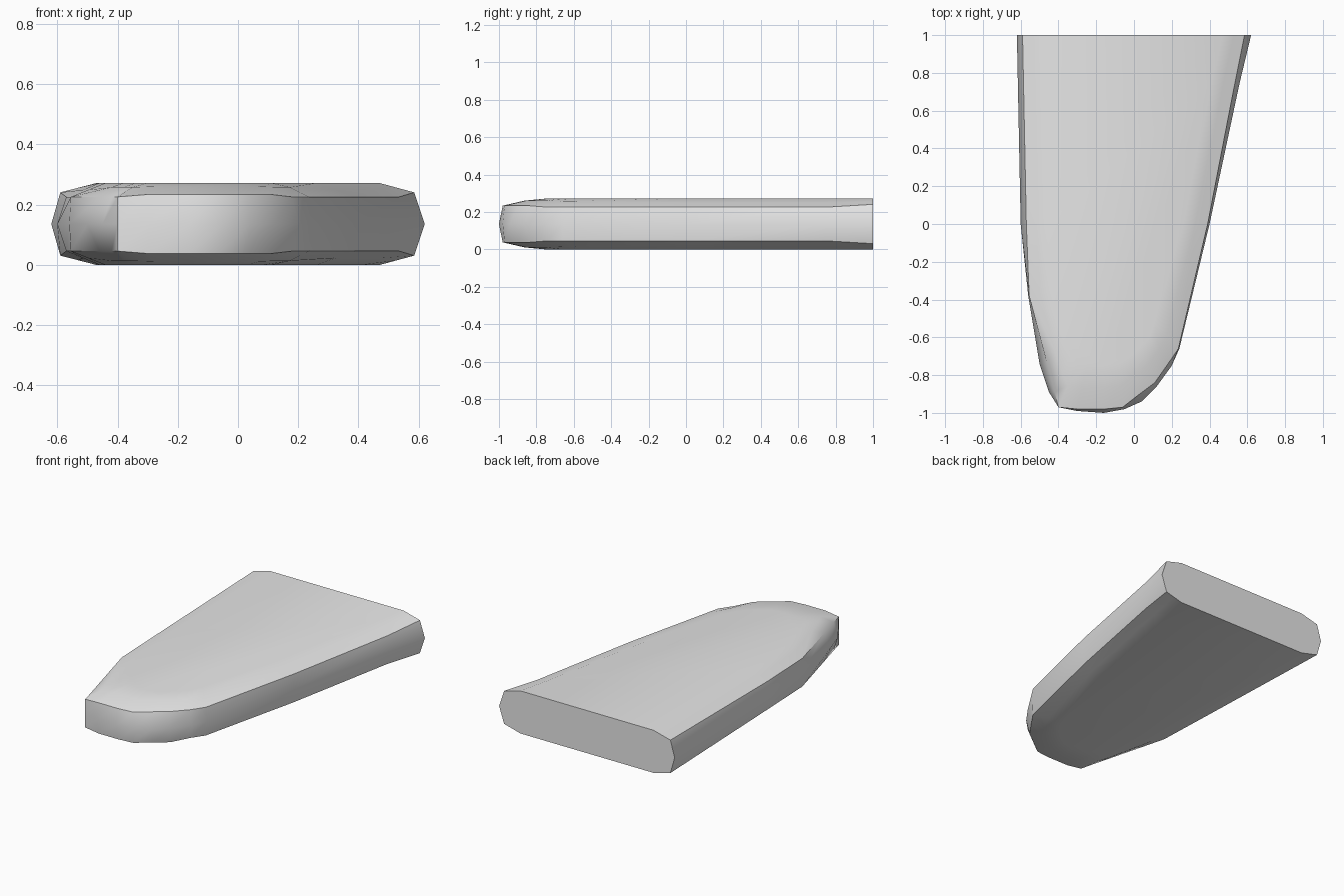
import bpy
import bmesh
import math

if "Cube" in bpy.data.objects:
    bpy.data.objects.remove(bpy.data.objects["Cube"], do_unlink=True)

# One plain grey material
grey = bpy.data.materials.new("light grey")
grey.use_nodes = True
colour = (0.8, 0.8, 0.8, 1)
grey.diffuse_color = colour
grey.node_tree.nodes["Principled BSDF"].inputs["Base Color"].default_value = colour

# Plan outlines, from the back right corner round the nose to the back left
waist = [(-.62, 1), (-.6, 0), (-.56, -.38), (-.5, -.74), (-.45, -.89), (-.4, -.97),
         (-.3, -.99), (-.16, -1), (-.05, -.98), (.04, -.94), (.12, -.86), (.2, -.75),
         (.24, -.66), (.4, 0), (.56, .75), (.62, 1)]
rim = [(-.59, 1), (-.57, 0), (-.555, -.38), (-.46, -.74), (-.42, -.89), (-.4, -.97),
       (-.3, -.98), (-.16, -.98), (-.06, -.97), (.03, -.9), (.11, -.84), (.18, -.74),
       (.235, -.66), (.39, 0), (.535, .75), (.585, 1)]
plateau = [(-.47, 1), (-.46, 0), (-.44, -.36), (-.38, -.6), (-.34, -.7), (-.3, -.74),
           (-.25, -.75), (-.16, -.75), (-.08, -.74), (-.02, -.7), (.03, -.66), (.08, -.6),
           (.11, -.52), (.26, 0), (.41, .75), (.47, 1)]

middle = 0.136


def rim_height(x, y):
    """Height of the rim above the waist: raised at the back and the nose."""
    if y == 1:
        return 0.105
    return 0.098 if y < -0.8 and x > -0.38 else 0.09


def build_levels(side):
    """Rim, shoulder and plateau rings above (side 1) or below (side -1) the waist."""
    rim_ring, shoulder_ring, plateau_ring = [], [], []
    for (rx, ry), (px, py) in zip(rim, plateau):
        height = rim_height(rx, ry)
        bulge = 0.7 if ry < -0.5 else 0.5
        shoulder = height + (middle - height) * bulge
        rim_ring.append((rx, ry, middle + side * height))
        shoulder_ring.append(((rx + px) / 2, (ry + py) / 2, middle + side * shoulder))
        plateau_ring.append((px, py, middle + side * middle))
    return [rim_ring, shoulder_ring, plateau_ring]


# Stack the rings from the underside to the top
waist_ring = [(x, y, middle) for x, y in waist]
levels = build_levels(-1)[::-1] + [waist_ring] + build_levels(1)

bm = bmesh.new()
rings = [[bm.verts.new(point) for point in level] for level in levels]
for lower, upper in zip(rings, rings[1:]):
    for i in range(len(lower) - 1):
        bm.faces.new((lower[i], lower[i + 1], upper[i + 1], upper[i]))

# Close the underside, the top and the flat back end
bm.faces.new(rings[0][::-1])
bm.faces.new(rings[-1])
bm.faces.new([ring[0] for ring in rings] + [ring[-1] for ring in reversed(rings)])
bmesh.ops.recalc_face_normals(bm, faces=bm.faces)

mesh = bpy.data.meshes.new("tapered_slab")
bm.to_mesh(mesh)
bm.free()
mesh.materials.append(grey)
slab = bpy.data.objects.new("tapered_slab", mesh)
bpy.context.collection.objects.link(slab)

# Smooth shading with crisp rims
bpy.ops.object.select_all(action="DESELECT")
slab.select_set(True)
bpy.context.view_layer.objects.active = slab
bpy.ops.object.shade_smooth_by_angle(angle=math.radians(42))
